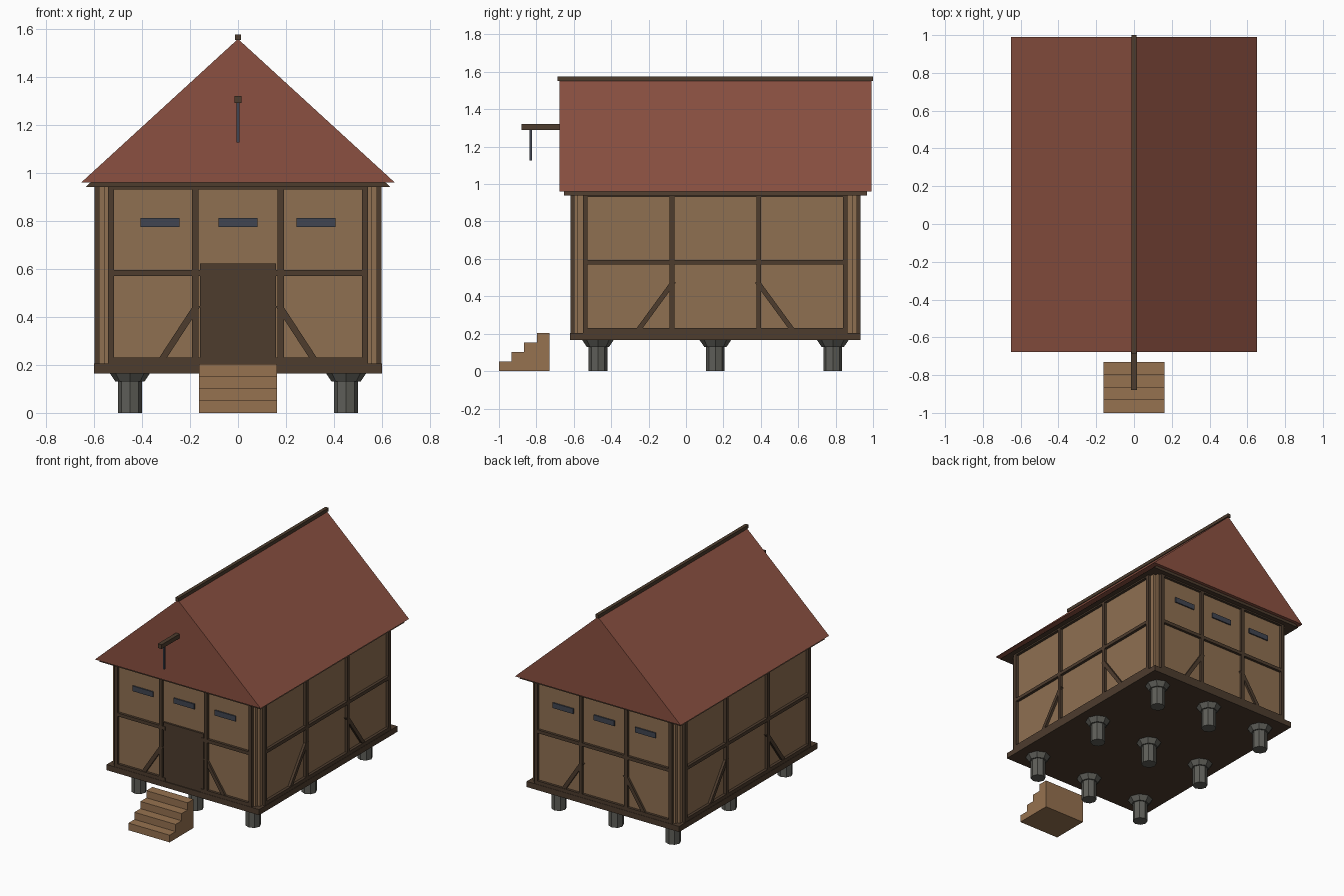
import bpy
import bmesh
import math

cube = bpy.data.objects.get("Cube")
if cube:
    bpy.data.objects.remove(cube, do_unlink=True)


def material(name, rgb):
    m = bpy.data.materials.new(name)
    m.use_nodes = True
    m.diffuse_color = (*rgb, 1)
    m.node_tree.nodes["Principled BSDF"].inputs["Base Color"].default_value = (*rgb, 1)
    return m


TIMBER = material("dark timber", (0.074, 0.045, 0.027))
PLASTER = material("tan plaster", (0.275, 0.162, 0.083))
ROOF = material("red roof", (0.258, 0.081, 0.053))
STONE = material("grey stone", (0.112, 0.112, 0.098))
IRON = material("blue grey iron", (0.052, 0.060, 0.082))
STEP = material("light wood", (0.305, 0.168, 0.080))

YC = 0.157      # middle of the building along y
HX = 0.60       # half width over the timbers
HY = 0.777      # half length over the timbers
T = 0.0125      # half thickness of a timber


def finish(name, bm, mat):
    bmesh.ops.recalc_face_normals(bm, faces=bm.faces)
    mesh = bpy.data.meshes.new(name)
    bm.to_mesh(mesh)
    bm.free()
    mesh.materials.append(mat)
    ob = bpy.data.objects.new(name, mesh)
    bpy.context.collection.objects.link(ob)
    return ob


def box(name, x, y, z, mat):
    bm = bmesh.new()
    bmesh.ops.create_cube(bm, size=1)
    for v in bm.verts:
        for i, (lo, hi) in enumerate((x, y, z)):
            v.co[i] = lo if v.co[i] < 0 else hi
    return finish(name, bm, mat)


def extrude(name, profile, to_world, depth, mat):
    """Extrude a closed 2D profile; to_world(u, v, d) places each point."""
    bm = bmesh.new()
    rings = [[bm.verts.new(to_world(u, v, d)) for u, v in profile] for d in depth]
    n = len(profile)
    for ring in rings:
        bm.faces.new(ring)
    for i in range(n):
        j = (i + 1) % n
        bm.faces.new((rings[0][i], rings[0][j], rings[1][j], rings[1][i]))
    return finish(name, bm, mat)


def cone(name, x, y, z, r_low, r_high, mat):
    bm = bmesh.new()
    bmesh.ops.create_cone(bm, cap_ends=True, segments=8, radius1=r_low,
                          radius2=r_high, depth=z[1] - z[0])
    bmesh.ops.translate(bm, verts=bm.verts, vec=(x, y, (z[0] + z[1]) / 2))
    return finish(name, bm, mat)


# Stone piers with flared caps
for x in (-0.45, 0, 0.45):
    for y in (-0.628, 0, 0.628):
        cone("pier", x, YC + y, (0, 0.135), 0.05, 0.05, STONE)
        cone("pier_cap", x, YC + y, (0.13, 0.167), 0.06, 0.085, STONE)

# Floor plate and plaster walls with notched corners
box("floor_plate", (-HX, HX), (YC - HY, YC + HY), (0.165, 0.205), TIMBER)
box("end_walls", (-0.557, 0.557), (YC - 0.757, YC + 0.757), (0.2, 0.95), PLASTER)
box("side_walls", (-0.578, 0.578), (YC - 0.736, YC + 0.736), (0.2, 0.95), PLASTER)


def wall_frame(label, to_world, posts, brace_run, brace_top, depth, gap=0):
    """Posts, rails and mirrored braces for one wall in (along, height, out)."""
    def bar(part, u0, u1, z0, z1):
        extrude(label + part, [(u0, z0), (u1, z0), (u1, z1), (u0, z1)],
                to_world, depth, TIMBER)

    end = posts[-1] + T
    for u in posts:
        for s in (-1, 1):
            bar("_post", s * u - T, s * u + T, 0.205, 0.945)
    for z0, z1 in ((0.205, 0.23), (0.57, 0.594), (0.93, 0.95)):
        if gap and z0 < 0.9:
            bar("_rail", -end, -gap, z0, z1)
            bar("_rail", gap, end, z0, z1)
        else:
            bar("_rail", -end, end, z0, z1)
    w = 0.016
    top = posts[0] - T / 2
    low = top + brace_run
    for s in (-1, 1):
        extrude(label + "_brace",
                [(s * (low - w), 0.215), (s * (low + w), 0.215),
                 (s * (top + w), brace_top), (s * (top - w), brace_top)],
                to_world, (depth[0], depth[1] - 0.003), TIMBER)


end_posts, side_posts = (0.178, 0.528), (0.232, 0.695)
end_depth, side_depth = (0.74, 0.775), (0.56, 0.598)
wall_frame("front", lambda u, v, d: (u, YC - d, v), end_posts, 0.15, 0.445, end_depth, 0.14)
wall_frame("back", lambda u, v, d: (u, YC + d, v), end_posts, 0.15, 0.445, end_depth)
wall_frame("right", lambda u, v, d: (-d, YC + u, v), side_posts, 0.19, 0.475, side_depth)
wall_frame("left", lambda u, v, d: (d, YC + u, v), side_posts, 0.19, 0.475, side_depth)

# Door and narrow vents
box("door", (-0.158, 0.158), (YC - 0.771, YC - 0.74), (0.205, 0.622), TIMBER)
for x in (-0.324, 0, 0.324):
    for s in (-1, 1):
        y = sorted((YC + s * 0.74, YC + s * 0.766))
        box("vent", (x - 0.081, x + 0.081), y, (0.775, 0.812), IRON)


# Roof, its dark underside, and the ridge beam
def gable(name, half, low, high, length, mat):
    extrude(name, [(-half, low), (half, low), (0, high)],
            lambda u, v, d: (u, YC + d, v), (-length, length), mat)


gable("roof", 0.652, 0.96, 1.557, 0.834, ROOF)
gable("roof_underside", 0.635, 0.94, 1.52, 0.81, TIMBER)
box("ridge_beam", (-T, T), (YC - 0.843, YC + 0.843), (1.552, 1.576), TIMBER)

# Hoist beam and its hanging bar
box("hoist_beam", (-0.015, 0.015), (-0.88, -0.66), (1.29, 1.32), TIMBER)
box("hoist_bar", (-0.006, 0.006), (-0.836, -0.824), (1.125, 1.295), IRON)

# Solid entrance steps
outline = [(-0.73, 0), (-1, 0)]
for i in range(4):
    y = -1 + 0.0675 * i
    z = 0.051 * (i + 1)
    outline += [(y, z), (y + 0.0675, z)]
extrude("steps", outline, lambda u, v, d: (d, u, v), (-0.162, 0.162), STEP)
